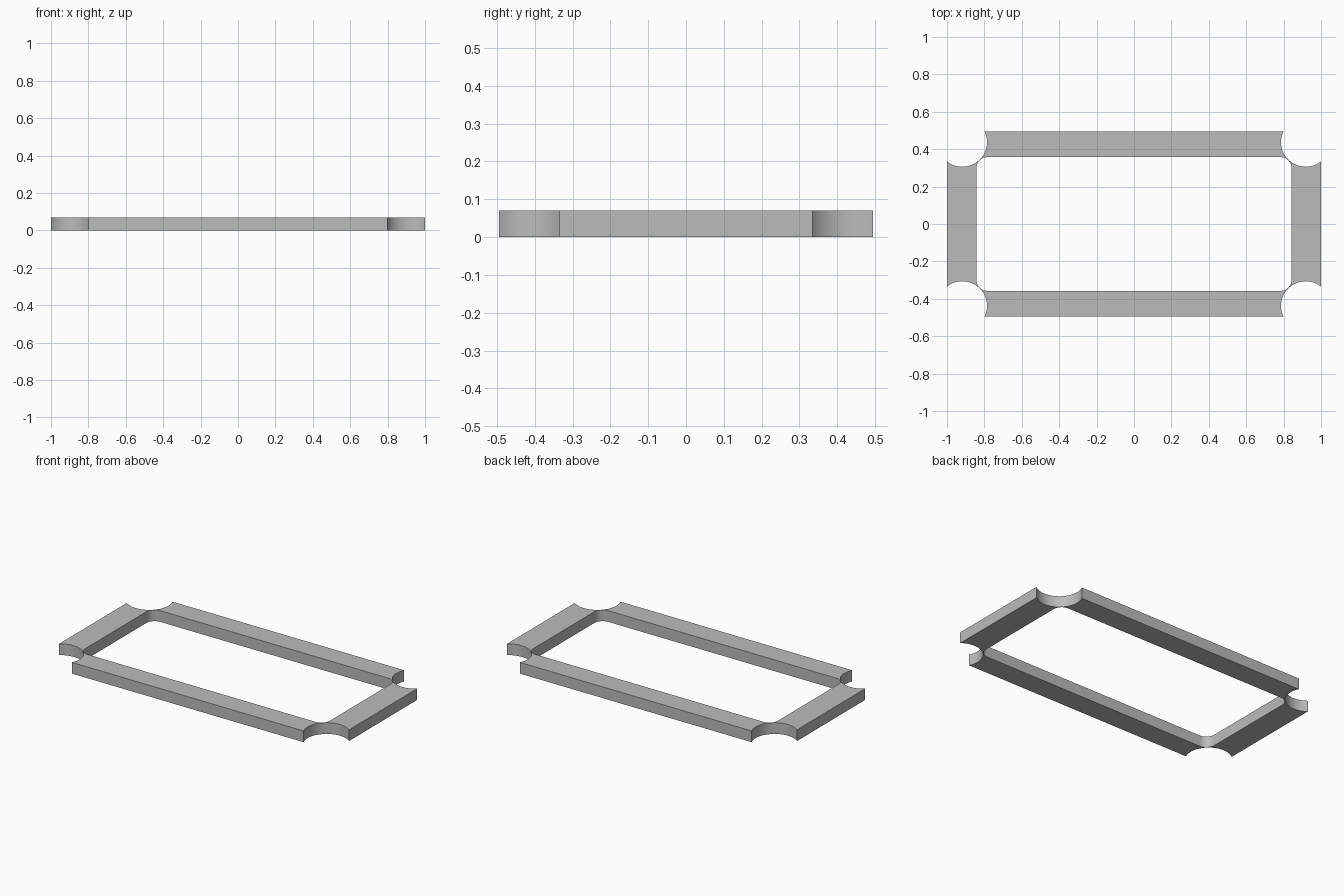
import bpy, bmesh
from math import cos, sin, atan2, pi, radians

if "Cube" in bpy.data.objects:
    bpy.data.objects.remove(bpy.data.objects["Cube"])

HALF_X, HALF_Y, HEIGHT = 1.0, 0.495, 0.07       # outer size
IN_X, IN_Y, FILLET = 0.842, 0.357, 0.057        # window
CX, CY, NOTCH = 0.918, 0.438, 0.132             # round corner notches


def arc(cx, cy, r, a0, a1, n):
    return [(cx + r * cos(a0 + (a1 - a0) * i / n),
             cy + r * sin(a0 + (a1 - a0) * i / n)) for i in range(n + 1)]


def mirrored_loop(corner):
    """Repeat one corner's points in all four quadrants as a closed outline."""
    back = corner[::-1]
    return (corner + [(x, -y) for x, y in back]
            + [(-x, -y) for x, y in corner] + [(-x, y) for x, y in back])


# Outer corner: notch from the long edge round to the short edge
dx = (NOTCH ** 2 - (HALF_Y - CY) ** 2) ** 0.5
dy = (NOTCH ** 2 - (HALF_X - CX) ** 2) ** 0.5
start = atan2(HALF_Y - CY, -dx)
end = atan2(-dy, HALF_X - CX) + 2 * pi
outer = mirrored_loop(arc(CX, CY, NOTCH, start, end, 32))

# Window corner: rounded fillet
inner = mirrored_loop(arc(IN_X - FILLET, IN_Y - FILLET, FILLET, pi / 2, 0, 16))

# Fill between both outlines and extrude to height
bm = bmesh.new()
edges = []
for loop in (outer, inner):
    verts = [bm.verts.new((x, y, 0)) for x, y in loop]
    edges += [bm.edges.new((verts[i - 1], v)) for i, v in enumerate(verts)]
bmesh.ops.triangle_fill(bm, edges=edges, use_beauty=True)
raised = bmesh.ops.extrude_face_region(bm, geom=bm.faces[:], use_keep_orig=True)
top = [g for g in raised["geom"] if isinstance(g, bmesh.types.BMVert)]
bmesh.ops.translate(bm, verts=top, vec=(0, 0, HEIGHT))
bmesh.ops.recalc_face_normals(bm, faces=bm.faces[:])

mesh = bpy.data.meshes.new("frame")
bm.to_mesh(mesh)
bm.free()
frame = bpy.data.objects.new("frame", mesh)
bpy.context.collection.objects.link(frame)

# Plain grey material
grey = bpy.data.materials.new("grey")
grey.use_nodes = True
colour = (0.5, 0.5, 0.5, 1)
grey.diffuse_color = colour
grey.node_tree.nodes["Principled BSDF"].inputs["Base Color"].default_value = colour
mesh.materials.append(grey)

# Smooth notches and fillets, sharp rims
bpy.ops.object.select_all(action="DESELECT")
frame.select_set(True)
bpy.context.view_layer.objects.active = frame
bpy.ops.object.shade_smooth_by_angle(angle=radians(30))
